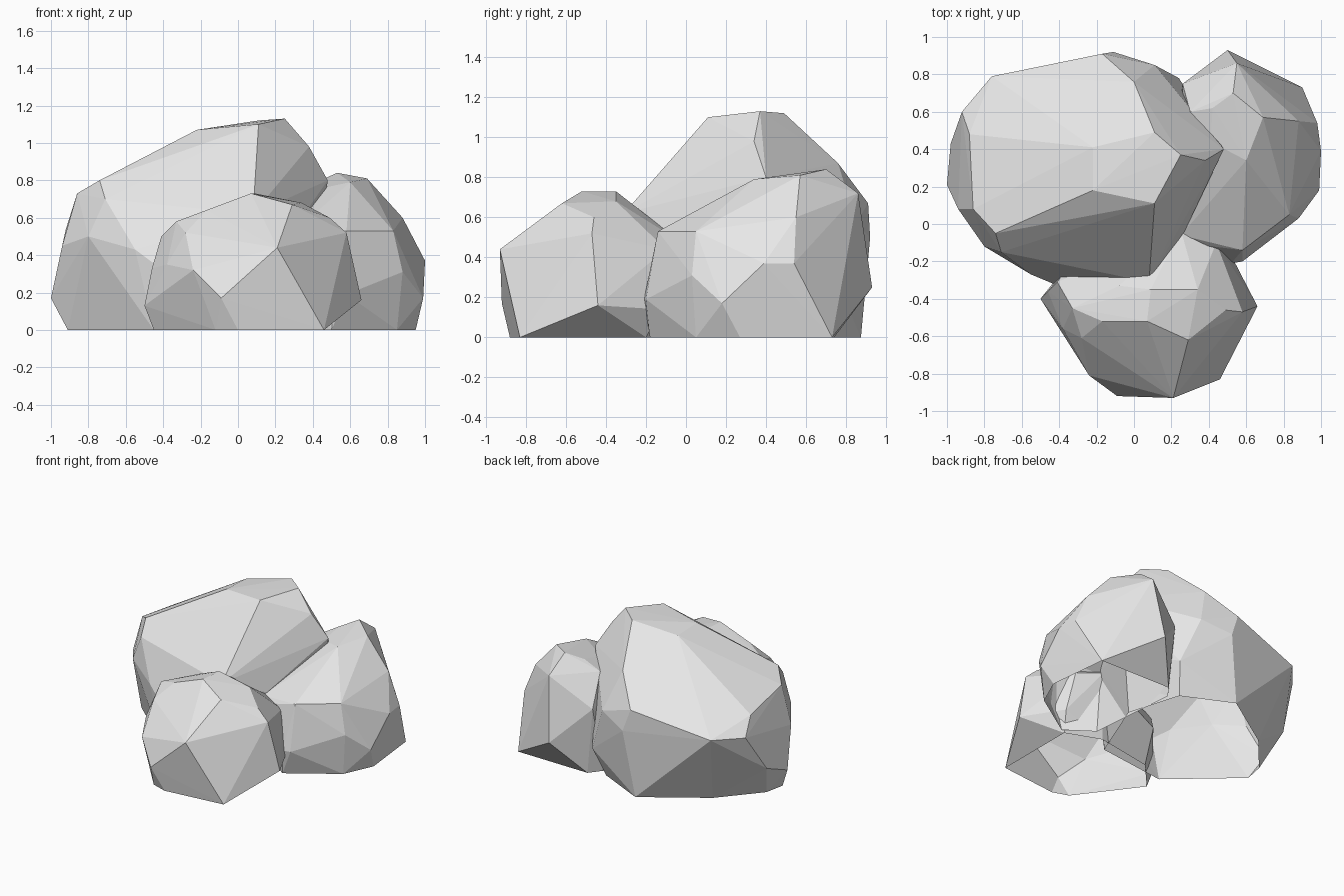
import bpy
import bmesh

# One flat stone grey
stone = bpy.data.materials.new("stone_grey")
stone.diffuse_color = (0.8, 0.8, 0.8, 1.0)


def rock(name, corners):
    """Faceted boulder: convex hull of its corner points, open underneath."""
    bm = bmesh.new()
    for co in corners:
        bm.verts.new(co)
    hull = bmesh.ops.convex_hull(bm, input=bm.verts[:])
    loose = {g for g in hull["geom_interior"] + hull["geom_unused"]
             if isinstance(g, bmesh.types.BMVert)}
    bmesh.ops.delete(bm, geom=list(loose), context='VERTS')
    bmesh.ops.recalc_face_normals(bm, faces=bm.faces[:])
    base = [f for f in bm.faces if all(v.co.z < 0.001 for v in f.verts)]
    bmesh.ops.delete(bm, geom=base, context='FACES')
    mesh = bpy.data.meshes.new(name)
    bm.to_mesh(mesh)
    bm.free()
    mesh.materials.append(stone)
    obj = bpy.data.objects.new(name, mesh)
    bpy.context.collection.objects.link(obj)
    return obj


# Tall boulder, back left
rock("large_boulder", [
    # crown
    (0.25, 0.37, 1.13), (0.11, 0.49, 1.12), (0.11, 0.11, 1.10),
    (-0.22, 0.18, 1.07), (0.38, 0.34, 0.98), (0.48, 0.40, 0.80),
    (0.00, 0.76, 0.87), (-0.17, 0.91, 0.67), (-0.22, 0.41, 1.06),
    # left shoulder
    (-0.74, -0.05, 0.80), (-0.71, -0.15, 0.70), (-0.86, 0.08, 0.73),
    (-0.88, 0.48, 0.66),
    # waist
    (-0.80, -0.12, 0.50), (-0.55, -0.27, 0.43), (-0.43, -0.32, 0.34),
    (-0.94, 0.08, 0.45), (-1.00, 0.21, 0.17), (-0.98, 0.43, 0.26),
    (-0.92, 0.60, 0.54), (-0.76, 0.79, 0.55), (-0.11, 0.92, 0.50),
    (0.11, 0.85, 0.57), (0.24, 0.78, 0.22), (0.42, 0.40, 0.40),
    (0.27, -0.04, 0.50), (0.08, -0.31, 0.62),
    # base
    (-0.91, 0.14, 0), (-0.88, 0.29, 0), (-0.63, 0.58, 0), (-0.186, 0.874, 0),
    (0.18, 0.70, 0), (0.30, 0.30, 0), (0.10, -0.20, 0), (-0.45, -0.27, 0),
])

# Middle boulder, right
rock("right_boulder", [
    # crown
    (0.53, 0.70, 0.84), (0.69, 0.57, 0.81), (0.60, 0.34, 0.79),
    (0.42, 0.62, 0.79), (0.41, 0.44, 0.75), (0.55, 0.86, 0.72),
    # waist
    (0.88, 0.55, 0.60), (0.83, 0.05, 0.53), (0.58, -0.14, 0.53),
    (0.34, -0.11, 0.46), (0.25, -0.06, 0.48), (0.98, 0.54, 0.37),
    (1.00, 0.39, 0.37), (0.88, 0.03, 0.31), (0.99, 0.18, 0.17),
    (0.58, -0.20, 0.19), (0.52, -0.21, 0.19), (0.50, 0.93, 0.25),
    (0.26, 0.75, 0.50), (0.30, 0.60, 0.72),
    # base
    (0.90, 0.73, 0), (0.95, 0.27, 0), (0.85, 0.05, 0), (0.50, -0.18, 0),
    (0.30, -0.04, 0), (0.24, 0.65, 0), (0.31, 0.74, 0),
])

# Small boulder, front
rock("front_boulder", [
    # crown
    (0.07, -0.52, 0.73), (0.09, -0.35, 0.73), (0.29, -0.62, 0.67),
    (0.34, -0.35, 0.68), (0.49, -0.46, 0.60), (-0.17, -0.52, 0.64),
    (-0.33, -0.45, 0.58), (-0.08, -0.33, 0.66), (-0.28, -0.61, 0.52),
    (-0.41, -0.31, 0.50),
    # waist
    (0.58, -0.47, 0.52), (0.21, -0.93, 0.44), (-0.38, -0.56, 0.35),
    (-0.24, -0.81, 0.32), (-0.09, -0.92, 0.17), (0.66, -0.44, 0.16),
    (-0.50, -0.40, 0.13), (-0.46, -0.36, 0.33), (0.44, -0.10, 0.44),
    (0.50, -0.13, 0.14), (0.25, -0.03, 0.48), (-0.30, -0.15, 0.30),
    # base
    (0.00, -0.88, 0), (-0.12, -0.84, 0), (0.46, -0.83, 0), (0.46, -0.20, 0),
    (-0.45, -0.40, 0), (-0.25, -0.18, 0), (0.20, -0.10, 0),
])
